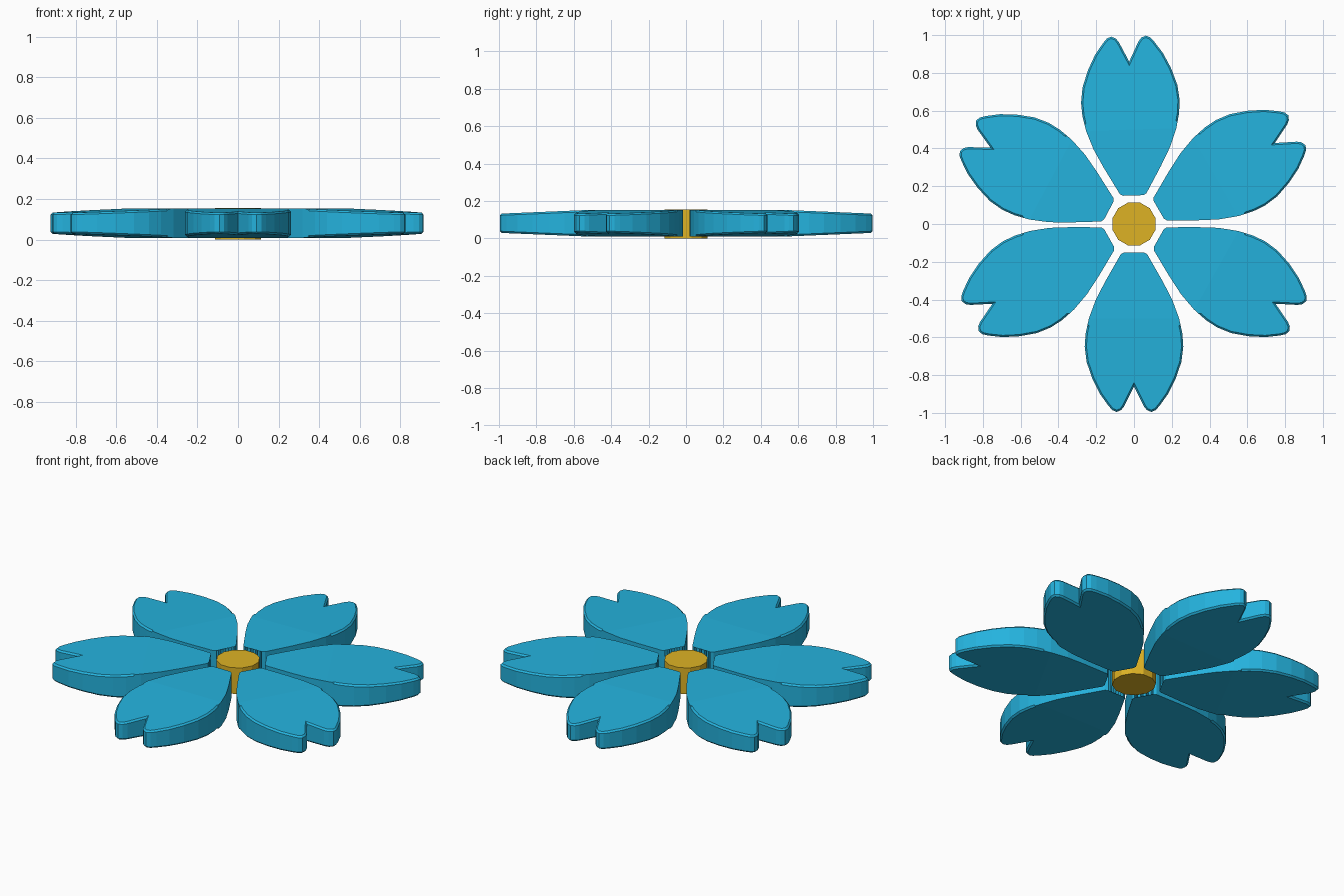
import bpy, bmesh, math
from mathutils import Matrix, Vector

if "Cube" in bpy.data.objects:
    bpy.data.objects.remove(bpy.data.objects["Cube"])


def material(name, rgb):
    m = bpy.data.materials.new(name)
    m.diffuse_color = (*rgb, 1)
    m.use_nodes = True
    m.node_tree.nodes["Principled BSDF"].inputs["Base Color"].default_value = m.diffuse_color
    return m


blue = material("petal blue", (0.018, 0.45, 0.73))
gold = material("centre gold", (0.73, 0.45, 0.018))
MID = 0.081

# One side of the petal edge: distance from the centre, half width
EDGE = [(0.16, 0.07), (0.3, 0.15), (0.4, 0.202), (0.5, 0.239), (0.58, 0.256), (0.65, 0.261),
        (0.73, 0.251), (0.82, 0.22), (0.9, 0.18), (0.96, 0.137), (0.985, 0.115),
        (0.995, 0.092), (0.985, 0.068), (0.965, 0.052)]


def slot(angle, length, rad=0.022):
    """Narrow slot ending in a round hole, listed from its +t side to its -t side."""
    pts = [(0.16, 0.007), (length - 0.024, 0.011)]
    for i in range(9):
        a = math.radians(135 - 270 * i / 8)
        pts.append((length + rad * math.cos(a), rad * math.sin(a)))
    pts += [(length - 0.024, -0.011), (0.16, -0.007)]
    c, s = math.cos(math.radians(angle)), math.sin(math.radians(angle))
    return [(x * c - y * s, x * s + y * c) for x, y in pts]


def half_height(r):
    return 0.072 - 0.02 * max(0.0, r - 0.5) / 0.48


def petal_mesh():
    right = [(r, -t) for r, t in EDGE]
    outer = right + [(0.86, 0)] + EDGE[::-1]
    outline = list(outer)
    for a, l in ((16.8, 0.475), (5.6, 0.493), (-5.6, 0.493), (-16.8, 0.475)):
        outline += slot(a, l)
    bm = bmesh.new()
    f = bm.faces.new([bm.verts.new((x, y, 0)) for x, y in outline])
    bmesh.ops.triangulate(bm, faces=[f])
    # cross cuts so the faces can slope down toward the tip
    for r in (0.54, 0.75):
        bmesh.ops.bisect_plane(bm, geom=bm.verts[:] + bm.edges[:] + bm.faces[:],
                               plane_co=(r, 0, 0), plane_no=(1, 0, 0))
    ext = bmesh.ops.extrude_face_region(bm, geom=bm.faces[:])
    top = {g for g in ext["geom"] if isinstance(g, bmesh.types.BMVert)}
    for v in bm.verts:
        v.co.z = MID + half_height(v.co.x) * (1 if v in top else -1)
    bmesh.ops.recalc_face_normals(bm, faces=bm.faces[:])
    # softened rim around the outer part
    rim = []
    for e in bm.edges:
        level = abs(e.verts[0].co.z - e.verts[1].co.z) < 0.03
        if level and min(v.co.x for v in e.verts) > 0.535 and len(e.link_faces) == 2:
            if e.calc_face_angle(0) > 1.0:
                rim.append(e)
    bmesh.ops.bevel(bm, geom=rim, offset=0.013, segments=1, affect='EDGES',
                    profile=0.5, clamp_overlap=True)
    me = bpy.data.meshes.new("petal")
    bm.to_mesh(me)
    bm.free()
    me.materials.append(blue)
    return me


# Six petals, slightly unevenly turned
mesh = petal_mesh()
for i, ang in enumerate((270, 330.6, 29.9, 91.7, 152.0, 209.4)):
    ob = bpy.data.objects.new(f"petal_{i + 1}", mesh)
    ob.rotation_euler.z = math.radians(ang)
    bpy.context.collection.objects.link(ob)

# Centre button
bpy.ops.mesh.primitive_cylinder_add(vertices=12, radius=0.118, depth=0.155,
                                    location=(0, 0, 0.0775),
                                    rotation=(0, 0, math.radians(15)))
c = bpy.context.object
c.name = "flower_centre"
c.data.materials.append(gold)
